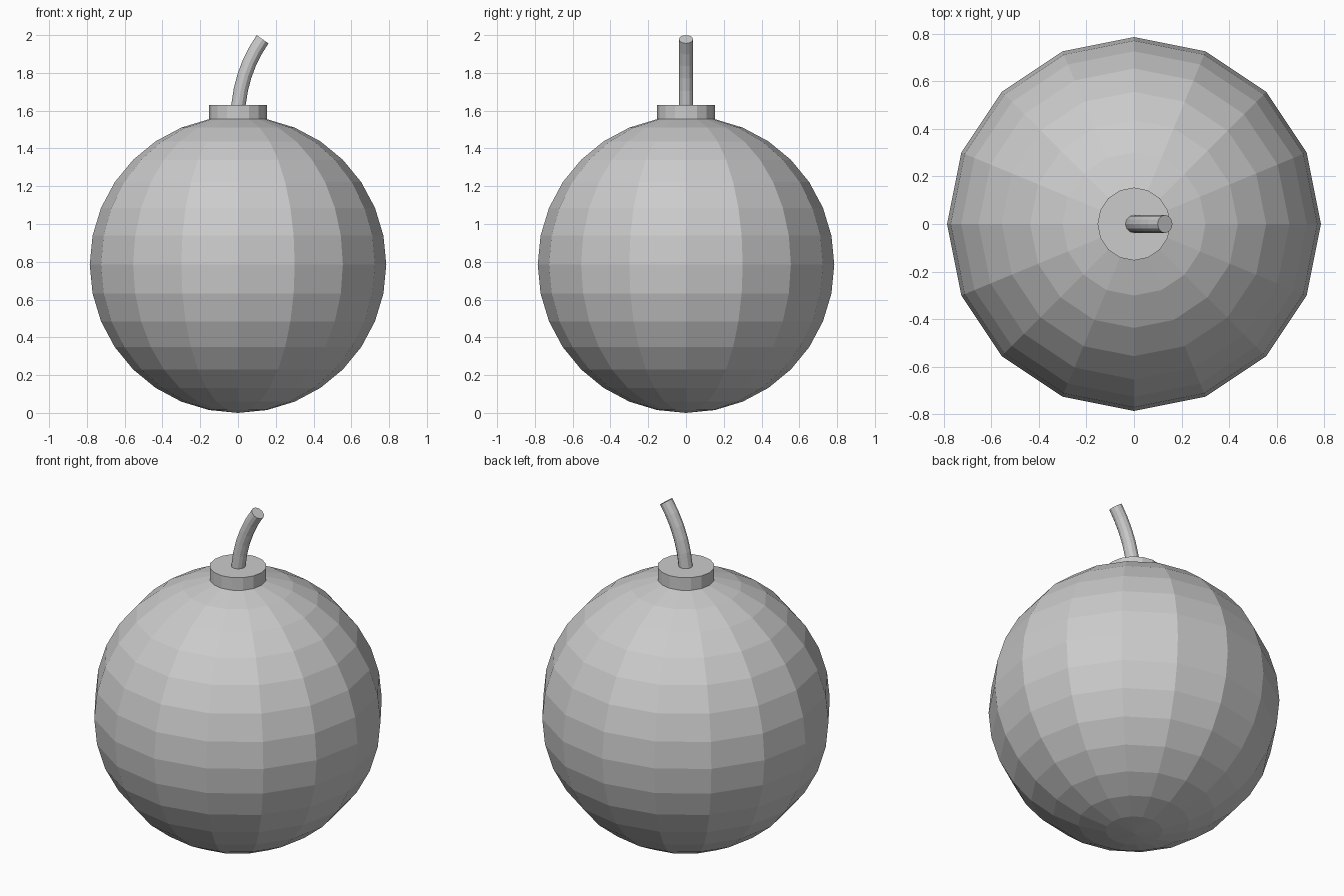
import bpy
import bmesh
import math
from mathutils import Vector

default_cube = bpy.data.objects.get("Cube")
if default_cube:
    bpy.data.objects.remove(default_cube, do_unlink=True)

RADIUS = 0.785
SIDES = 16

grey = bpy.data.materials.new("plain grey")
grey.use_nodes = True
grey.diffuse_color = (0.6, 0.6, 0.6, 1)
grey.node_tree.nodes["Principled BSDF"].inputs["Base Color"].default_value = (0.6, 0.6, 0.6, 1)


def add_object(name, bm):
    bmesh.ops.recalc_face_normals(bm, faces=bm.faces)
    mesh = bpy.data.meshes.new(name)
    bm.to_mesh(mesh)
    bm.free()
    mesh.materials.append(grey)
    obj = bpy.data.objects.new(name, mesh)
    bpy.context.collection.objects.link(obj)
    return obj


# Round faceted body, with its top fan opened and extruded into the collar
bm = bmesh.new()
bmesh.ops.create_uvsphere(bm, u_segments=SIDES, v_segments=SIDES, radius=RADIUS)
bmesh.ops.translate(bm, verts=bm.verts, vec=(0, 0, RADIUS))
top = max(bm.verts, key=lambda v: v.co.z)
bmesh.ops.delete(bm, geom=[top], context='VERTS')
rim = [e for e in bm.edges if e.is_boundary]
collar = bmesh.ops.extrude_edge_only(bm, edges=rim)["geom"]
for v in collar:
    if isinstance(v, bmesh.types.BMVert):
        v.co.z = 1.63
bmesh.ops.holes_fill(bm, edges=[e for e in bm.edges if e.is_boundary], sides=SIDES)
add_object("body_with_collar", bm)

# Bent fuse: rings swept along a straight start and an arc
TUBE, ARC, BEND = 0.038, 0.72, math.radians(35)
path = [(Vector((0, 0, 1.62)), 0)]
for i in range(7):
    a = BEND * i / 6
    path.append((Vector((ARC * (1 - math.cos(a)), 0, 1.565 + ARC * math.sin(a))), a))
# Shift the arc so that it follows the straight start
path = [path[0]] + [(p + Vector((0, 0, 0.0)), a) for p, a in path[1:] if p.z > 1.63]

bm = bmesh.new()
rings = []
for centre, a in path:
    across = Vector((math.cos(a), 0, -math.sin(a)))
    ring = []
    for k in range(12):
        t = math.tau * k / 12
        ring.append(bm.verts.new(centre + TUBE * (across * math.cos(t) + Vector((0, math.sin(t), 0)))))
    rings.append(ring)
for low, high in zip(rings, rings[1:]):
    for k in range(12):
        j = (k + 1) % 12
        bm.faces.new((low[k], low[j], high[j], high[k]))
bm.faces.new(rings[0])
bm.faces.new(rings[-1])
add_object("fuse", bm)
